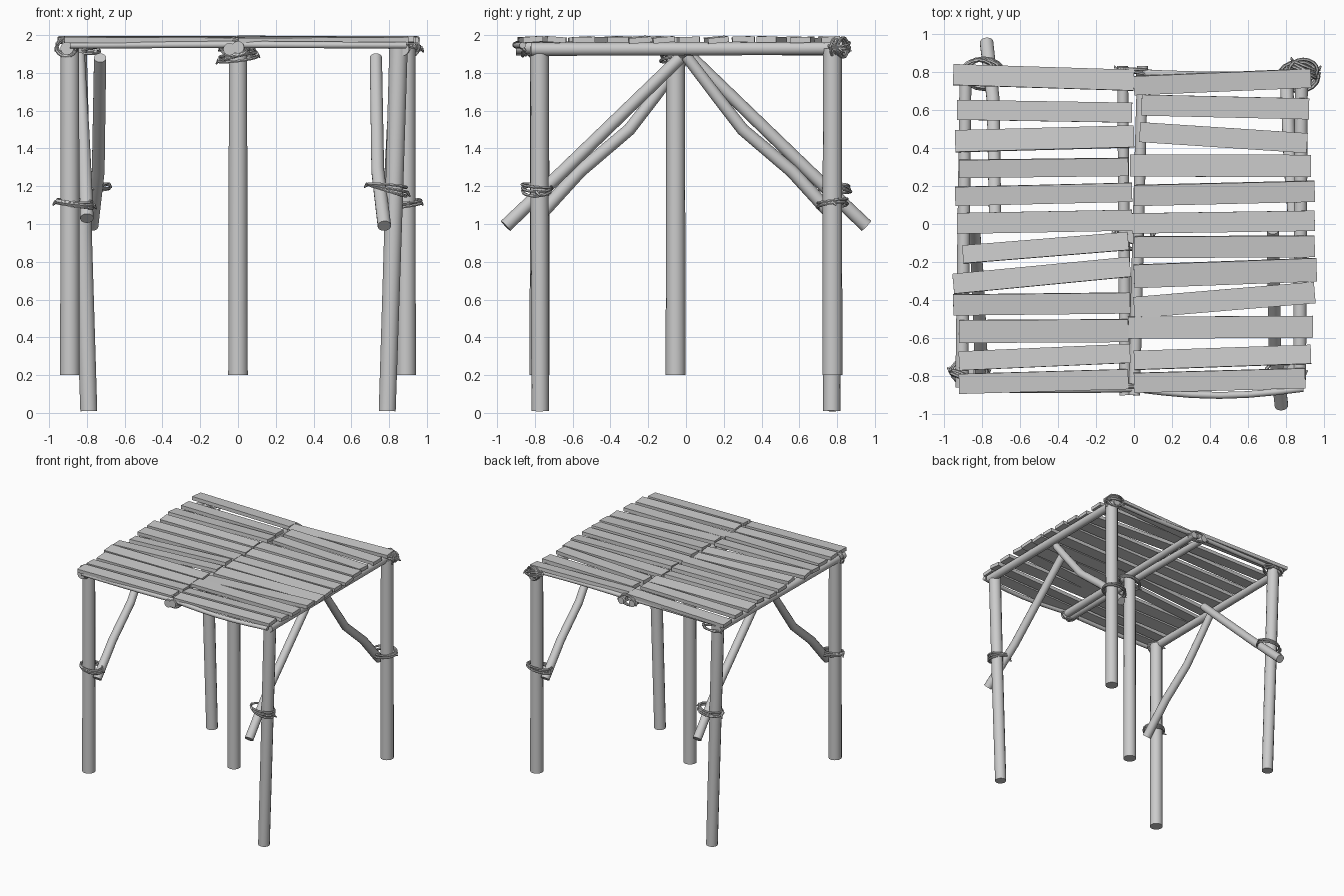
import bpy, bmesh, math, random
from mathutils import Vector, Matrix

random.seed(4)
if "Cube" in bpy.data.objects:
    bpy.data.objects.remove(bpy.data.objects["Cube"], do_unlink=True)

GREY = (0.6, 0.6, 0.6, 1)
wood = bpy.data.materials.new("weathered_grey")
wood.use_nodes = True
wood.diffuse_color = GREY
wood.node_tree.nodes["Principled BSDF"].inputs["Base Color"].default_value = GREY


def finish(bm, name, smooth=True):
    bmesh.ops.recalc_face_normals(bm, faces=bm.faces)
    mesh = bpy.data.meshes.new(name)
    bm.to_mesh(mesh)
    bm.free()
    mesh.materials.append(wood)
    obj = bpy.data.objects.new(name, mesh)
    bpy.context.collection.objects.link(obj)
    if smooth:
        bpy.ops.object.select_all(action="DESELECT")
        obj.select_set(True)
        bpy.context.view_layer.objects.active = obj
        bpy.ops.object.shade_smooth_by_angle(angle=math.radians(40))
    return obj


def tube(bm, path, radii, sides=14, closed=False):
    """Round pole through the path points, capped unless closed."""
    pts = [Vector(p) for p in path]
    n = len(pts)
    rings = []
    for i, p in enumerate(pts):
        a = pts[i - 1] if closed or i else p
        b = pts[(i + 1) % n] if closed or i < n - 1 else p
        d = (b - a).normalized()
        ref = Vector((1, 0, 0)) if abs(d.x) < 0.5 and not closed else Vector((0, 0, 1))
        if abs(d.x) >= 0.5:
            ref = Vector((0, 0, 1))
        u = d.cross(ref).normalized()
        v = d.cross(u)
        r = radii[0] + (radii[-1] - radii[0]) * i / (n - 1)
        rings.append([bm.verts.new(p + r * (u * math.cos(t) + v * math.sin(t)))
                      for t in (2 * math.pi * k / sides for k in range(sides))])
    for i in range(n if closed else n - 1):
        lo, hi = rings[i], rings[(i + 1) % n]
        for k in range(sides):
            j = (k + 1) % sides
            bm.faces.new((lo[k], lo[j], hi[j], hi[k]))
    if not closed:
        bm.faces.new(rings[0])
        bm.faces.new(rings[-1])


def pole(name, path, *radii):
    bm = bmesh.new()
    tube(bm, path, radii)
    return finish(bm, name)


def turned(path):
    """Half turn about the vertical axis."""
    return [(-x, -y, z) for x, y, z in path]


def binding(name, centre, rx, ry, slope, loops=3, axis="Z"):
    """Irregular rope loops with two loose ends."""
    bm = bmesh.new()
    turn = {"Z": Matrix.Identity(3), "Y": Matrix.Rotation(math.pi / 2, 3, "X")}[axis]
    c = Vector(centre)
    for k in range(loops):
        tilt = slope + random.uniform(-0.12, 0.12)
        lean = random.uniform(-0.15, 0.15)
        grow = random.uniform(0.9, 1.08)
        ring = []
        for i in range(16):
            t = math.tau * i / 16
            x, y = rx * grow * math.cos(t), ry * grow * math.sin(t)
            z = x * tilt + y * lean + (k - 1) * 0.012
            ring.append(c + turn @ Vector((x, y, z)))
        tube(bm, ring, (0.008,), 6, True)
    for s in (-1, 1):
        start = turn @ Vector((rx * s, 0, rx * s * slope))
        tube(bm, [c + start, c + start * 1.15 + Vector((0, 0.02, -0.02))], (0.011, 0.004), 6)
    return finish(bm, name)


# Upright posts: two short straight, two long leaning, one in the middle
short_post = [(-0.89, -0.775, 0.2), (-0.89, -0.775, 1.93)]
long_post = [(0.79, -0.772, 0.01), (0.825, -0.775, 1.1), (0.85, -0.775, 1.94)]
pole("front_right_post", short_post, 0.053, 0.05)
pole("back_left_post", turned(short_post), 0.053, 0.05)
pole("front_left_post", long_post, 0.046, 0.05)
pole("back_right_post", turned(long_post), 0.046, 0.05)
pole("centre_post", [(0, -0.055, 0.2), (0, -0.055, 1.95)], 0.053, 0.049)

# Diagonal braces, one straight and one bent on each side
straight = [(0.775, -0.955, 0.99), (0.74, -0.65, 1.28), (0.73, -0.03, 1.88)]
bent = [(0.8, 0.79, 1.03), (0.81, 0.56, 1.28), (0.82, 0.3, 1.5), (0.83, 0.16, 1.68), (0.84, 0.0, 1.89)]
pole("left_straight_brace", straight, 0.036, 0.033)
pole("right_straight_brace", turned(straight), 0.036, 0.033)
pole("left_bent_brace", bent, 0.036, 0.03)
pole("right_bent_brace", turned(bent), 0.036, 0.03)

# Roof beams running front to back
pole("right_beam", [(-0.905, -0.86, 1.93), (-0.885, 0.83, 1.925)], 0.035, 0.032)
pole("left_beam", [(0.87, -0.82, 1.925), (0.88, 0.83, 1.93)], 0.035, 0.035)
pole("centre_beam_right", [(-0.045, -0.9, 1.925), (-0.06, 0.83, 1.925)], 0.033, 0.029)
pole("centre_beam_left", [(0.0, -0.9, 1.935), (0.045, 0.83, 1.925)], 0.033, 0.029)

# Thin cross poles along the front and back edges
for side, y in (("front", -0.865), ("back", 0.795)):
    for label, s in (("right", -1), ("left", 1)):
        sag = 0.03 if side == "front" else 0.01
        path = [(s * (0.01 + 0.88 * k / 6), y - sag * math.sin(math.pi * k / 6) * (s + 1.4) / 2,
                 1.95 - 0.004 * k / 6) for k in range(7)]
        pole(f"{side}_{label}_cross_pole", path, 0.019, 0.017)


def plank(name, x0, y0, x1, y1, width):
    bm = bmesh.new()
    bmesh.ops.create_cube(bm, size=1)
    length = math.hypot(x1 - x0, y1 - y0)
    place = (Matrix.Translation(((x0 + x1) / 2, (y0 + y1) / 2, 1.975))
             @ Matrix.Rotation(math.atan2(y1 - y0, x1 - x0), 4, "Z")
             @ Matrix.Rotation(random.uniform(-0.11, 0.11), 4, "X")
             @ Matrix.Rotation(random.uniform(-0.006, 0.006), 4, "Y")
             @ Matrix.Diagonal((length, width, 0.03, 1)))
    bmesh.ops.transform(bm, matrix=place, verts=bm.verts)
    finish(bm, name, False)


# Roof planks from back to front: outer x, outer y, inner x, inner y, width
right_planks = [
    (.95, .785, 0, .755, .11), (.93, .6, .01, .585, .105), (.94, .435, 0, .46, .115),
    (.92, .29, .03, .3, .095), (.94, .145, .01, .167, .1), (.93, .003, .01, .02, .11),
    (.9, -.16, .03, -.09, .095), (.95, -.315, .02, -.225, .105), (.95, -.425, .02, -.415, .11),
    (.92, -.565, .03, -.56, .12), (.92, -.72, .02, -.68, .1), (.92, -.84, .03, -.815, .105)]
left_planks = [
    (.93, .767, 0, .727, .1), (.92, .605, .04, .625, .11), (.91, .425, .03, .483, .105),
    (.93, .305, -.02, .308, .117), (.95, .172, 0, .15, .11), (.95, .017, -.01, .003, .107),
    (.95, -.117, 0, -.122, .113), (.96, -.24, 0, -.275, .123), (.95, -.36, 0, -.44, .113),
    (.94, -.54, -.03, -.545, .115), (.93, -.685, 0, -.717, .1), (.9, -.81, 0, -.835, .105)]
for n, (xo, yo, xi, yi, w) in enumerate(right_planks, 1):
    plank(f"right_plank_{n}", -xo, yo, -xi, yi, w)
for n, (xo, yo, xi, yi, w) in enumerate(left_planks, 1):
    plank(f"left_plank_{n}", xi, yi, xo, yo, w)

# Rope bindings where braces meet posts
for label, s in (("front", 1), ("back", -1)):
    binding(f"{label}_long_post_binding", (0.79 * s, -0.79 * s, 1.19), 0.105, 0.08, -0.2 * s)
    binding(f"{label}_short_post_binding", (-0.865 * s, -0.775 * s, 1.11), 0.1, 0.075, -0.08 * s)

# Rope bindings at the roof joints
binding("centre_binding", (0, -0.06, 1.885), 0.1, 0.075, 0.15)
binding("front_centre_binding", (-0.02, -0.86, 1.935), 0.07, 0.045, 0.1, 2, "Y")
binding("back_centre_binding", (-0.005, 0.8, 1.935), 0.085, 0.045, 0.1, 2, "Y")
binding("front_right_corner_binding", (-0.91, -0.8, 1.935), 0.05, 0.045, 0.5, 3, "Y")
binding("back_left_corner_binding", (0.895, 0.82, 1.935), 0.06, 0.05, 0.5, 4, "Y")
binding("back_left_corner_wrap", (0.89, 0.81, 1.94), 0.08, 0.06, -0.1, 3)
binding("back_right_corner_wrap", (-0.82, 0.8, 1.92), 0.08, 0.06, 0.1, 2)
